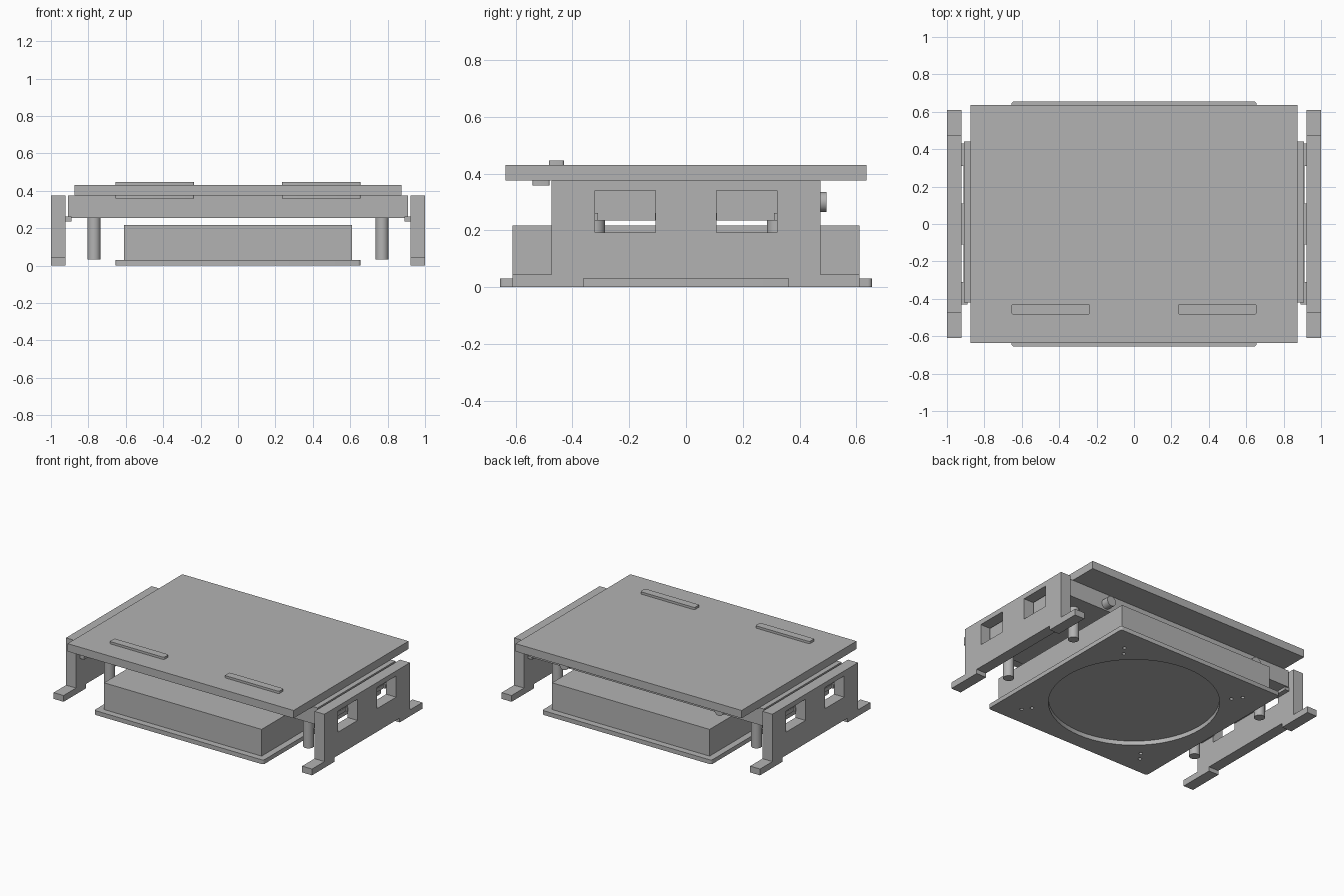
import bpy, bmesh, math
from mathutils import Matrix

cube = bpy.data.objects.get("Cube")
if cube:
    bpy.data.objects.remove(cube, do_unlink=True)

grey = bpy.data.materials.new("plain grey")
grey.use_nodes = True
COLOUR = (0.45, 0.45, 0.45, 1)
grey.diffuse_color = COLOUR
grey.node_tree.nodes["Principled BSDF"].inputs["Base Color"].default_value = COLOUR


def add_mesh(name, mesh):
    ob = bpy.data.objects.new(name, mesh)
    bpy.context.collection.objects.link(ob)
    mesh.materials.clear()
    mesh.materials.append(grey)
    return ob


def smooth(ob):
    bpy.ops.object.select_all(action='DESELECT')
    ob.select_set(True)
    bpy.context.view_layer.objects.active = ob
    bpy.ops.object.shade_smooth_by_angle(angle=math.radians(35))


def box(name, xs, ys, zs, radius=0, along=2):
    """Box from ranges; edges running along one axis may be rounded."""
    bm = bmesh.new()
    bmesh.ops.create_cube(bm, size=1)
    for v in bm.verts:
        v.co = [r[0] if c < 0 else r[1] for c, r in zip(v.co, (xs, ys, zs))]
    if radius:
        edges = [e for e in bm.edges
                 if abs((e.verts[0].co - e.verts[1].co).normalized()[along]) > 0.9]
        bmesh.ops.bevel(bm, geom=edges, offset=radius, segments=4,
                        profile=0.5, affect='EDGES')
    mesh = bpy.data.meshes.new(name)
    bm.to_mesh(mesh)
    bm.free()
    ob = add_mesh(name, mesh)
    if radius:
        smooth(ob)
    return ob


def cylinder(name, centre, radius, length, axis='Z'):
    bm = bmesh.new()
    turn = Matrix.Rotation(math.pi / 2, 4, 'X') if axis == 'Y' else Matrix()
    bmesh.ops.create_cone(bm, cap_ends=True, segments=32, radius1=radius,
                          radius2=radius, depth=length,
                          matrix=Matrix.Translation(centre) @ turn)
    mesh = bpy.data.meshes.new(name)
    bm.to_mesh(mesh)
    bm.free()
    smooth(add_mesh(name, mesh))


def cut_sheet(name, loops, thickness, matrix):
    """Flat sheet whose first loop is the outline and whose others are holes."""
    curve = bpy.data.curves.new(name, 'CURVE')
    curve.dimensions, curve.fill_mode = '2D', 'BOTH'
    curve.extrude = thickness / 2
    for loop in loops:
        spline = curve.splines.new('POLY')
        spline.points.add(len(loop) - 1)
        for p, (u, v) in zip(spline.points, loop):
            p.co = (u, v, 0, 1)
        spline.use_cyclic_u = True
    tmp = bpy.data.objects.new(name + " outline", curve)
    bpy.context.collection.objects.link(tmp)
    deps = bpy.context.evaluated_depsgraph_get()
    mesh = bpy.data.meshes.new_from_object(tmp.evaluated_get(deps))
    bpy.data.objects.remove(tmp, do_unlink=True)
    mesh.transform(matrix)
    bm = bmesh.new()
    bm.from_mesh(mesh)
    bmesh.ops.remove_doubles(bm, verts=bm.verts, dist=0.0001)
    bmesh.ops.recalc_face_normals(bm, faces=bm.faces)
    bm.to_mesh(mesh)
    bm.free()
    mesh.name = name
    smooth(add_mesh(name, mesh))


def circle(u, v, r, n):
    return [(u + r * math.cos(i * math.tau / n), v + r * math.sin(i * math.tau / n))
            for i in range(n)]


def rect(u0, u1, v0, v1):
    return [(u0, v0), (u1, v0), (u1, v1), (u0, v1)]


def round_square(h, r):
    return [(sx * (h - r) + r * math.cos(a), sy * (h - r) + r * math.sin(a))
            for q, (sx, sy) in enumerate(((1, 1), (-1, 1), (-1, -1), (1, -1)))
            for a in [(q + k / 4) * math.pi / 2 for k in range(5)]]


# base plate with large round opening and paired screw holes
holes = [circle(s * x, y, 0.012, 12) for s in (-1, 1)
         for x, y in ((0.49, 0.49), (0.445, 0.43), (0.49, -0.525), (0.45, -0.47))]
cut_sheet("base_plate", [round_square(0.655, 0.015), circle(0, 0, 0.543, 64)] + holes,
          0.03, Matrix.Translation((0, 0, 0.015)))

# lower housing, upper block and table top
box("lower_housing", (-0.61, 0.61), (-0.61, 0.61), (0.03, 0.217))
box("upper_block", (-0.91, 0.91), (-0.42, 0.44), (0.255, 0.375))
box("table_top", (-0.875, 0.875), (-0.635, 0.635), (0.375, 0.43))

# side panel outline: feet, raised underside and upright body (y, z)
half = [(0.36, 0.03), (0.36, 0), (0.61, 0), (0.61, 0.044), (0.473, 0.044), (0.473, 0.375)]
outline = half + [(-y, z) for y, z in reversed(half)]
windows = [rect(0.107, 0.32, 0.192, 0.34), rect(-0.32, -0.107, 0.192, 0.34)]
to_side = Matrix(((0, 0, 1, 0), (1, 0, 0, 0), (0, 1, 0, 0), (0, 0, 0, 1)))

for s, side in ((1, "left"), (-1, "right")):
    def span(a, b):
        return tuple(sorted((s * a, s * b)))

    cut_sheet(side + "_side_panel", [outline] + windows, 0.077,
              Matrix.Translation((s * 0.9615, 0, 0)) @ to_side)
    # rail and tabs joining the block to the panel
    box(side + "_rail", span(0.89, 0.912), (-0.43, 0.43), (0.235, 0.262))
    for y in (-0.37, 0, 0.37):
        h = 0.11 if y == 0 else 0.06
        box(side + "_tab", span(0.9, 0.925), (y - h, y + h), (0.235, 0.262))
    # hanging posts
    for y in (-0.32, 0.32):
        cylinder(side + "_post", (s * 0.77, y, 0.145), 0.035, 0.225)
    # rear knob
    cylinder(side + "_rear_knob", (s * 0.6, 0.455, 0.3), 0.035, 0.08, 'Y')
    # strips on and under the table top
    box(side + "_top_strip", span(0.235, 0.655), (-0.483, -0.43), (0.43, 0.446), 0.008)
    box(side + "_under_strip", span(0.235, 0.655), (-0.54, -0.48), (0.358, 0.375), 0.008)
